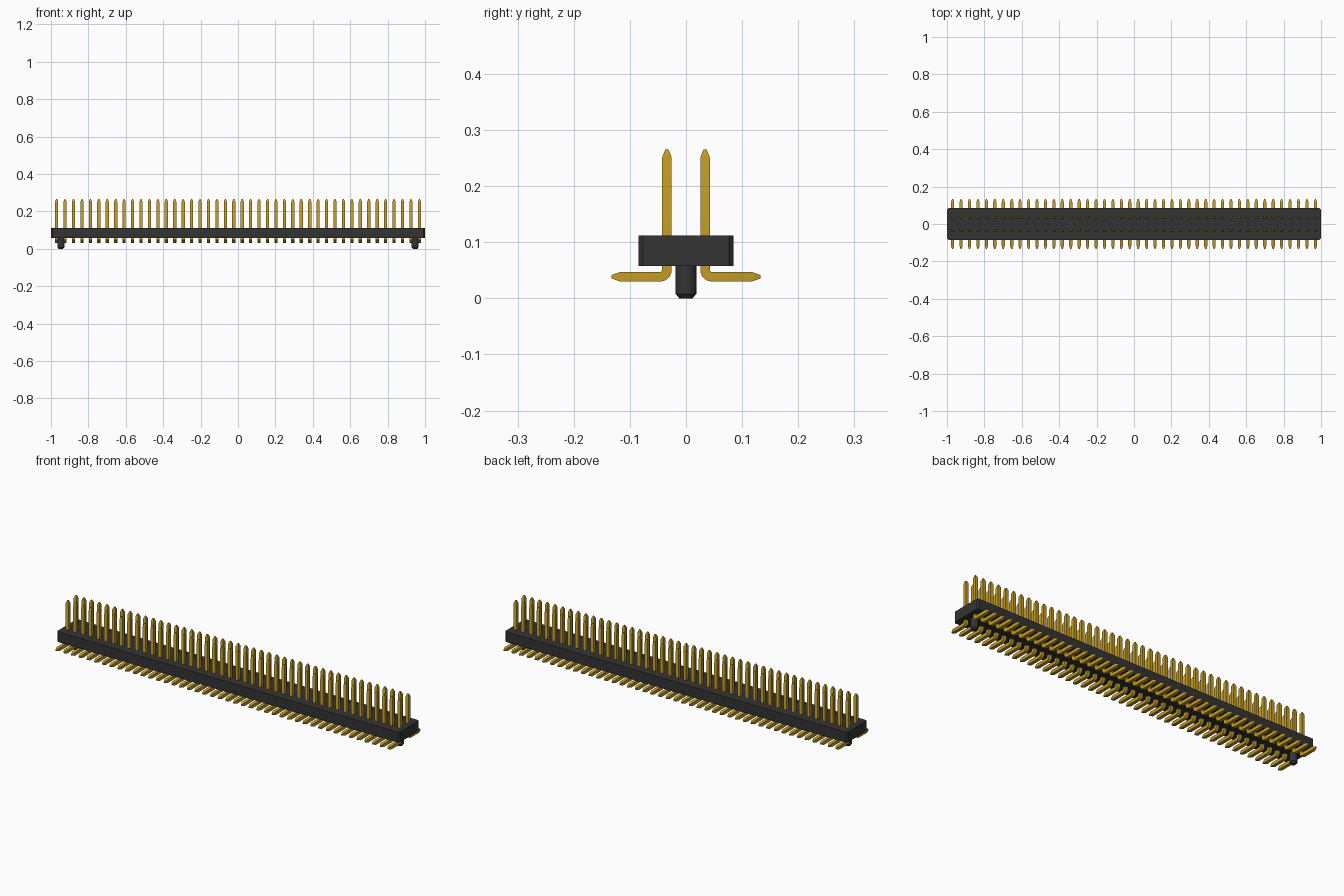
import bpy, bmesh, math
from mathutils import Vector

cube = bpy.data.objects.get("Cube")
if cube:
    bpy.data.objects.remove(cube, do_unlink=True)

PINS = 44
PITCH = 0.0451
FIRST_X = -PITCH * (PINS - 1) / 2


def material(name, rgb, metallic=0.0):
    m = bpy.data.materials.new(name)
    m.use_nodes = True
    m.diffuse_color = (*rgb, 1)
    m.node_tree.nodes["Principled BSDF"].inputs["Base Color"].default_value = (*rgb, 1)
    return m


black = material("black plastic", (0.034, 0.034, 0.034))
gold = material("gold plating", (0.54, 0.33, 0.018))


def loft(name, rings, mat):
    """Skin a list of equal-length closed rings and cap both ends."""
    bm = bmesh.new()
    loops = [[bm.verts.new(p) for p in ring] for ring in rings]
    n = len(loops[0])
    for a, b in zip(loops, loops[1:]):
        for i in range(n):
            j = (i + 1) % n
            bm.faces.new((a[i], a[j], b[j], b[i]))
    bm.faces.new(loops[0])
    bm.faces.new(loops[-1])
    bmesh.ops.recalc_face_normals(bm, faces=bm.faces)
    mesh = bpy.data.meshes.new(name)
    bm.to_mesh(mesh)
    bm.free()
    mesh.materials.append(mat)
    ob = bpy.data.objects.new(name, mesh)
    bpy.context.collection.objects.link(ob)
    return ob


def smooth(ob):
    bpy.ops.object.select_all(action='DESELECT')
    ob.select_set(True)
    bpy.context.view_layer.objects.active = ob
    bpy.ops.object.shade_smooth_by_angle(angle=math.radians(35))


# Housing: long bar with chamfered vertical corners
hx, hy, c = 1.0, 0.085, 0.008
outline = [(hx - c, -hy), (hx, -hy + c), (hx, hy - c), (hx - c, hy),
           (-hx + c, hy), (-hx, hy - c), (-hx, -hy + c), (-hx + c, -hy)]
loft("housing", [[(x, y, z) for x, y in outline] for z in (0.058, 0.112)], black)

# Locating pegs: round posts with a bevelled foot, one near each end
peg_x = FIRST_X + PITCH / 2
rings = []
for z, r in ((0.0, 0.012), (0.008, 0.0185), (0.06, 0.0185)):
    rings.append([(peg_x + r * math.cos(a), r * math.sin(a), z)
                  for a in (math.tau * i / 24 for i in range(24))])
pegs = loft("locating_pegs", rings, black)
pegs.modifiers.new("other end", 'MIRROR').use_axis = (True, False, False)
smooth(pegs)

# Pin: square wire with pointed ends, bent outward into a foot
W, TIP, R = 0.0085, 0.003, 0.012      # half width, half tip width, bend radius
PY, FZ = 0.034, 0.0385                # post and foot centre lines
stations = [(PY, 0.265, 0, TIP), (PY, 0.251, 0, W)]       # y, z, turn, half size
for i in range(7):
    t = math.pi / 2 * i / 6
    stations.append((PY + R - R * math.cos(t), FZ + R - R * math.sin(t), t, W))
stations += [(0.117, FZ, math.pi / 2, W), (0.133, FZ, math.pi / 2, TIP)]
rings = []
for y, z, t, h in stations:
    centre = Vector((FIRST_X, y, z))
    side = Vector((0, math.cos(t), math.sin(t))) * h
    across = Vector((h, 0, 0))
    rings.append([centre + across + side, centre - across + side,
                  centre - across - side, centre + across - side])
pins = loft("contact_pins", rings, gold)

# Repeat the pin along the housing and mirror to the second row
row = pins.modifiers.new("row", 'ARRAY')
row.count = PINS
row.use_relative_offset = False
row.use_constant_offset = True
row.constant_offset_displace = (PITCH, 0, 0)
second = pins.modifiers.new("second row", 'MIRROR')
second.use_axis = (False, True, False)
second.use_mirror_merge = False
smooth(pins)
